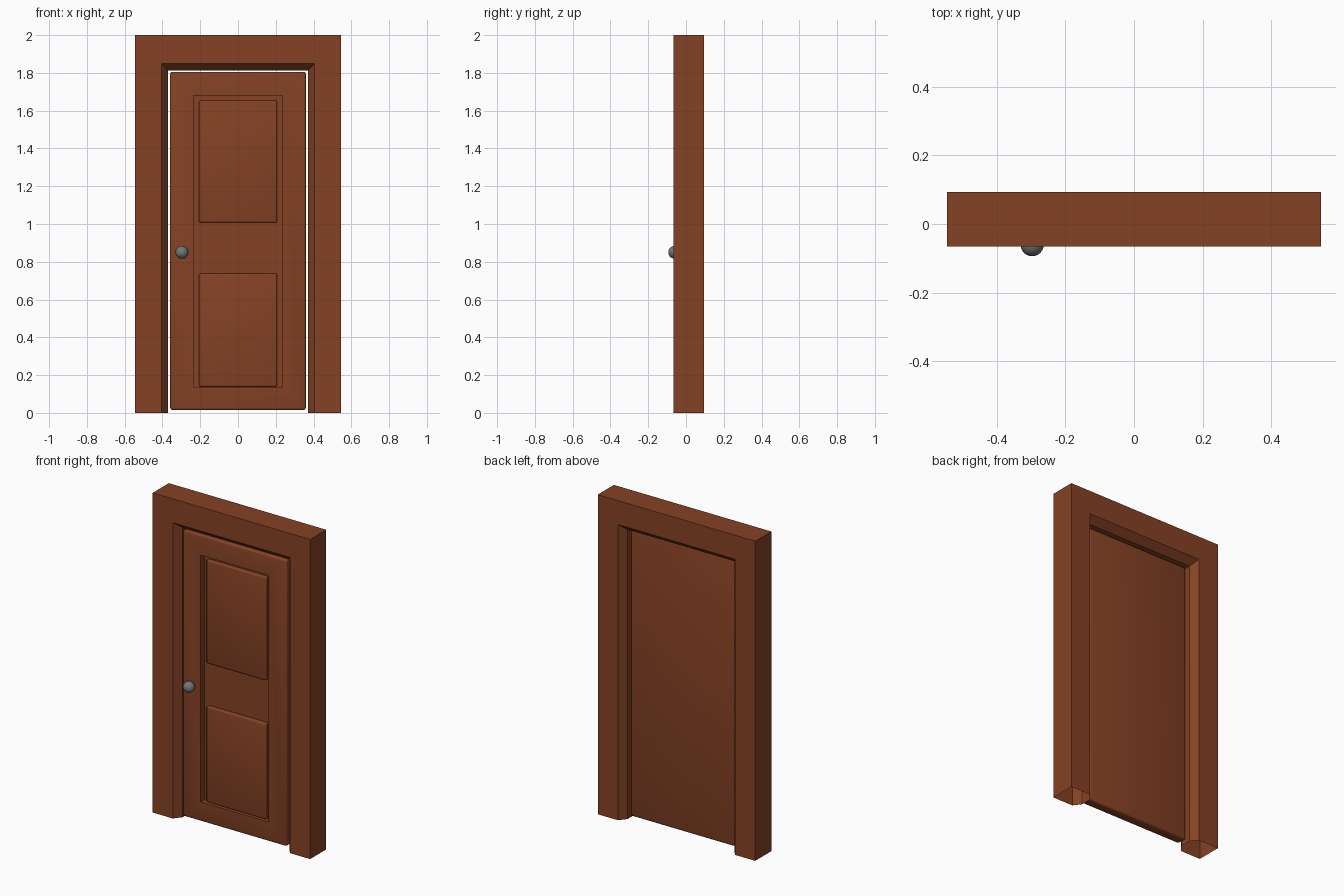
import bpy, bmesh, math
from mathutils import Matrix, Vector

if "Cube" in bpy.data.objects:
    bpy.data.objects.remove(bpy.data.objects["Cube"])


def material(name, rgb):
    m = bpy.data.materials.new(name)
    m.diffuse_color = (*rgb, 1)
    m.use_nodes = True
    m.node_tree.nodes["Principled BSDF"].inputs["Base Color"].default_value = m.diffuse_color
    return m


WOOD = material("brown_wood", (0.235, 0.054, 0.018))
METAL = material("grey_metal", (0.17, 0.18, 0.185))


def finish(bm, name, mat, smooth=True):
    bmesh.ops.recalc_face_normals(bm, faces=bm.faces)
    me = bpy.data.meshes.new(name)
    bm.to_mesh(me)
    bm.free()
    ob = bpy.data.objects.new(name, me)
    bpy.context.collection.objects.link(ob)
    me.materials.append(mat)
    if smooth:
        bpy.ops.object.select_all(action='DESELECT')
        ob.select_set(True)
        bpy.context.view_layer.objects.active = ob
        bpy.ops.object.shade_smooth_by_angle(angle=math.radians(35))
    return ob


def rounded_box(x, y0, y1, z0, z1, bevel):
    """Box symmetric in x with rounded edges."""
    bm = bmesh.new()
    size = Matrix.Diagonal((2 * x, y1 - y0, z1 - z0, 1))
    move = Matrix.Translation((0, (y0 + y1) / 2, (z0 + z1) / 2))
    bmesh.ops.create_cube(bm, size=1, matrix=move @ size)
    bmesh.ops.bevel(bm, geom=bm.edges[:], offset=bevel, segments=3,
                    profile=0.5, affect='EDGES')
    return bm


# Door frame: six-sided profile swept up, across and down with mitred corners
profile = [(0.545, 2.0, -0.065), (0.405, 1.85, -0.065), (0.37, 1.812, -0.02),
           (0.37, 1.812, 0.05), (0.405, 1.85, 0.094), (0.545, 2.0, 0.094)]
bm = bmesh.new()
rings = [[bm.verts.new((side * x, y, z * up)) for x, z, y in profile]
         for side, up in ((-1, 0), (-1, 1), (1, 1), (1, 0))]
for a, b in zip(rings, rings[1:]):
    for i in range(6):
        j = (i + 1) % 6
        bm.faces.new((a[i], a[j], b[j], b[i]))
finish(bm, "door_frame", WOOD, smooth=False)

# Door slab with a shallow recess in its front face
bm = rounded_box(0.359, -0.033, 0.033, 0.015, 1.806, 0.012)
bm.normal_update()
front = max((f for f in bm.faces if f.normal.y < -0.99), key=lambda f: f.calc_area())
for depth in (-0.033, 0.003):
    bmesh.ops.inset_individual(bm, faces=[front], thickness=0.005)
    for v in front.verts:
        v.co = Vector((math.copysign(0.235, v.co.x), depth,
                       1.68 if v.co.z > 0.9 else 0.137))
finish(bm, "door", WOOD)

# Two raised panels standing in the recess
for name, z0, z1 in (("lower_panel", 0.138, 0.737), ("upper_panel", 1.007, 1.653)):
    finish(rounded_box(0.207, -0.02, 0.02, z0, z1, 0.009), name, WOOD)

# Round knob on a short neck
bm = bmesh.new()
bmesh.ops.create_uvsphere(bm, u_segments=24, v_segments=14, radius=0.034,
                          matrix=Matrix.Translation((-0.297, -0.06, 0.85)))
finish(bm, "knob", METAL)
bm = bmesh.new()
bmesh.ops.create_cone(bm, cap_ends=True, segments=16, radius1=0.014, radius2=0.014,
                      depth=0.03, matrix=Matrix.Translation((-0.297, -0.03, 0.85))
                      @ Matrix.Rotation(math.pi / 2, 4, 'X'))
finish(bm, "knob_neck", METAL)
